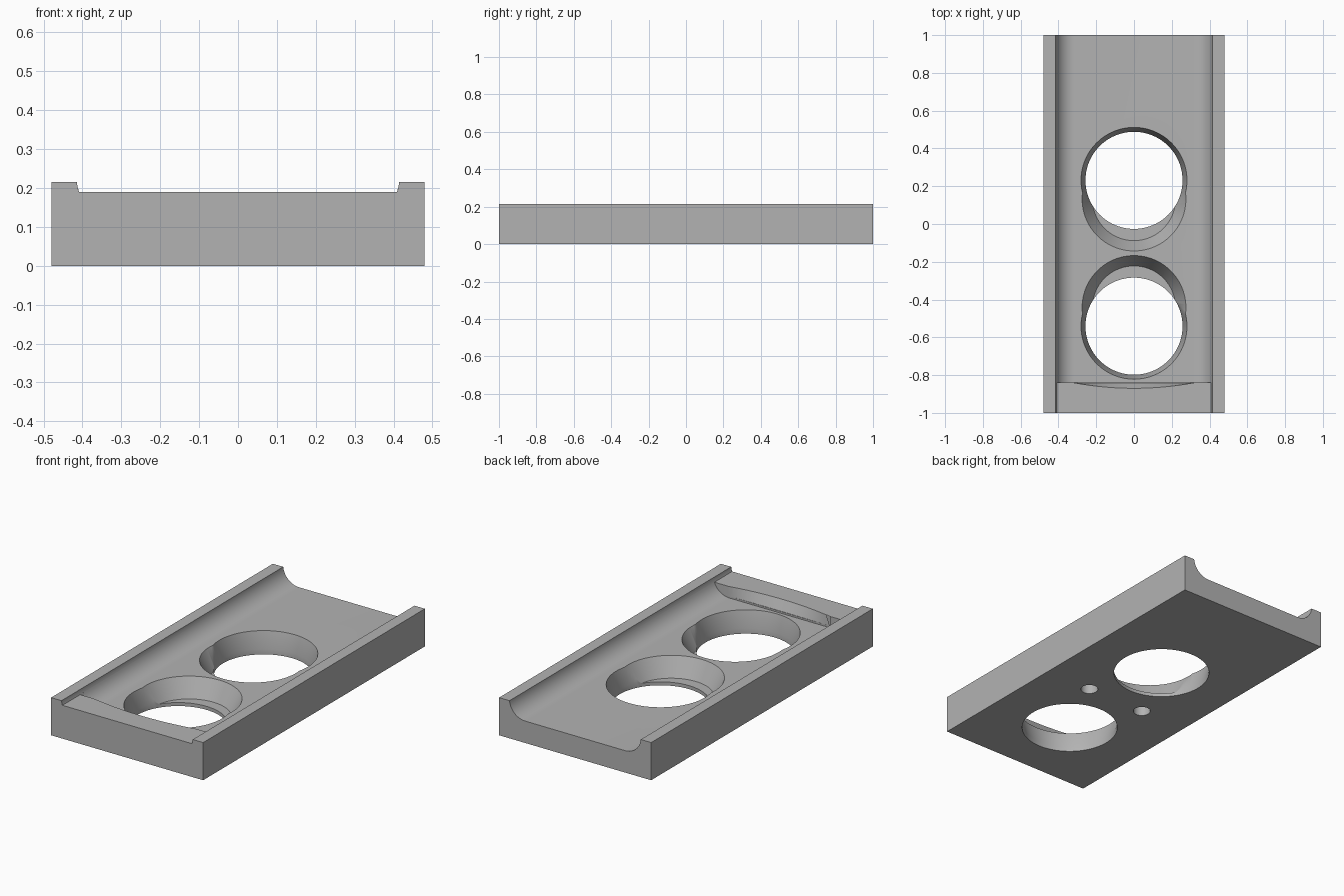
import bpy, bmesh, math

if "Cube" in bpy.data.objects:
    bpy.data.objects.remove(bpy.data.objects["Cube"], do_unlink=True)

W, L, H = 0.48, 1.0, 0.215      # half width, half length, height
FLOOR, LEDGE = 0.125, 0.19      # channel floor and front ledge heights
LIP_Y = -0.84                   # where the channel ends
MID_Y = -0.155                  # the two pockets mirror about this line

grey = bpy.data.materials.new("plain grey")
grey.use_nodes = True
colour = (0.45, 0.45, 0.45, 1)
grey.diffuse_color = colour
grey.node_tree.nodes["Principled BSDF"].inputs["Base Color"].default_value = colour


def loft(name, ring_a, ring_b):
    """Closed solid between two matching rings of points."""
    bm = bmesh.new()
    a = [bm.verts.new(p) for p in ring_a]
    b = [bm.verts.new(p) for p in ring_b]
    n = len(a)
    bm.faces.new(a)
    bm.faces.new(b)
    for i in range(n):
        j = (i + 1) % n
        bm.faces.new((a[i], a[j], b[j], b[i]))
    bmesh.ops.recalc_face_normals(bm, faces=bm.faces)
    mesh = bpy.data.meshes.new(name)
    bm.to_mesh(mesh)
    bm.free()
    mesh.materials.append(grey)
    obj = bpy.data.objects.new(name, mesh)
    bpy.context.collection.objects.link(obj)
    return obj


def circle(x, y, z, r, n=96):
    return [(x + r * math.cos(math.tau * i / n), y + r * math.sin(math.tau * i / n), z)
            for i in range(n)]


def frustum(name, x, y, z0, r0, z1, r1):
    return loft(name, circle(x, y, z0, r0), circle(x, y, z1, r1))


def channel(name, floor, y0, y1):
    """Trough with concave rounded sides, cut off flat at the given floor."""
    r, cx, cz = 0.1, 0.315, FLOOR + 0.1
    end = math.asin(min(1, (cz - floor) / r))
    half = [(cx + r, H + 0.1)]
    half += [(cx + r * math.cos(end * i / 14), cz - r * math.sin(end * i / 14))
             for i in range(15)]
    outline = half + [(-x, z) for x, z in reversed(half)]
    return loft(name, [(x, y0, z) for x, z in outline], [(x, y1, z) for x, z in outline])


def lens(half, depth, z, n=24):
    """Shallow bowed strip behind the front lip."""
    arc = [(half * t, LIP_Y - depth * (1 - t * t), z)
           for t in (2 * i / n - 1 for i in range(n + 1))]
    return arc + [(half, LIP_Y + 0.02, z), (-half, LIP_Y + 0.02, z)]


# Main plate
corners = [(-W, -L), (W, -L), (W, L), (-W, L)]
tray = loft("tray", [(x, y, 0) for x, y in corners], [(x, y, H) for x, y in corners])

# Long channel, lower front ledge, and the bowed relief in the lip
cutters = [
    channel("channel_cutter", FLOOR, LIP_Y, L + 0.1),
    channel("ledge_cutter", LEDGE, -L - 0.1, LIP_Y + 0.05),
    loft("lip_relief_cutter", lens(0.32, 0.003, FLOOR + 0.01), lens(0.32, 0.031, LEDGE + 0.002)),
]

# Two mirrored pockets: through hole, tapered mouth, and offset tapered shelf
for side in (1, -1):
    main_y = MID_Y + side * 0.386
    shelf_y = MID_Y + side * 0.287
    cutters += [
        frustum("hole_cutter", 0, main_y, -0.1, 0.257, 0.1, 0.257),
        frustum("mouth_cutter", 0, main_y, 0.03, 0.257, 0.135, 0.283),
        frustum("shelf_cutter", 0, shelf_y, 0.02, 0.22, 0.135, 0.28),
        # Small blind hole in the underside
        frustum("blind_hole_cutter", side * 0.185, MID_Y, -0.05, 0.046, 0.075, 0.046),
    ]

for cutter in cutters:
    cutter.hide_render = True
    mod = tray.modifiers.new(cutter.name, "BOOLEAN")
    mod.operation = "DIFFERENCE"
    mod.solver = "EXACT"
    mod.object = cutter

# Bake the cuts and drop the cutters
bpy.context.view_layer.update()
graph = bpy.context.evaluated_depsgraph_get()
result = bpy.data.meshes.new_from_object(tray.evaluated_get(graph))
tray.modifiers.clear()
tray.data = result
for cutter in cutters:
    bpy.data.objects.remove(cutter, do_unlink=True)
result.materials.clear()
result.materials.append(grey)
for face in result.polygons:
    face.material_index = 0

# Smooth curved walls, keep edges crisp
bpy.ops.object.select_all(action="DESELECT")
tray.select_set(True)
bpy.context.view_layer.objects.active = tray
bpy.ops.object.shade_smooth_by_angle(angle=math.radians(25))
